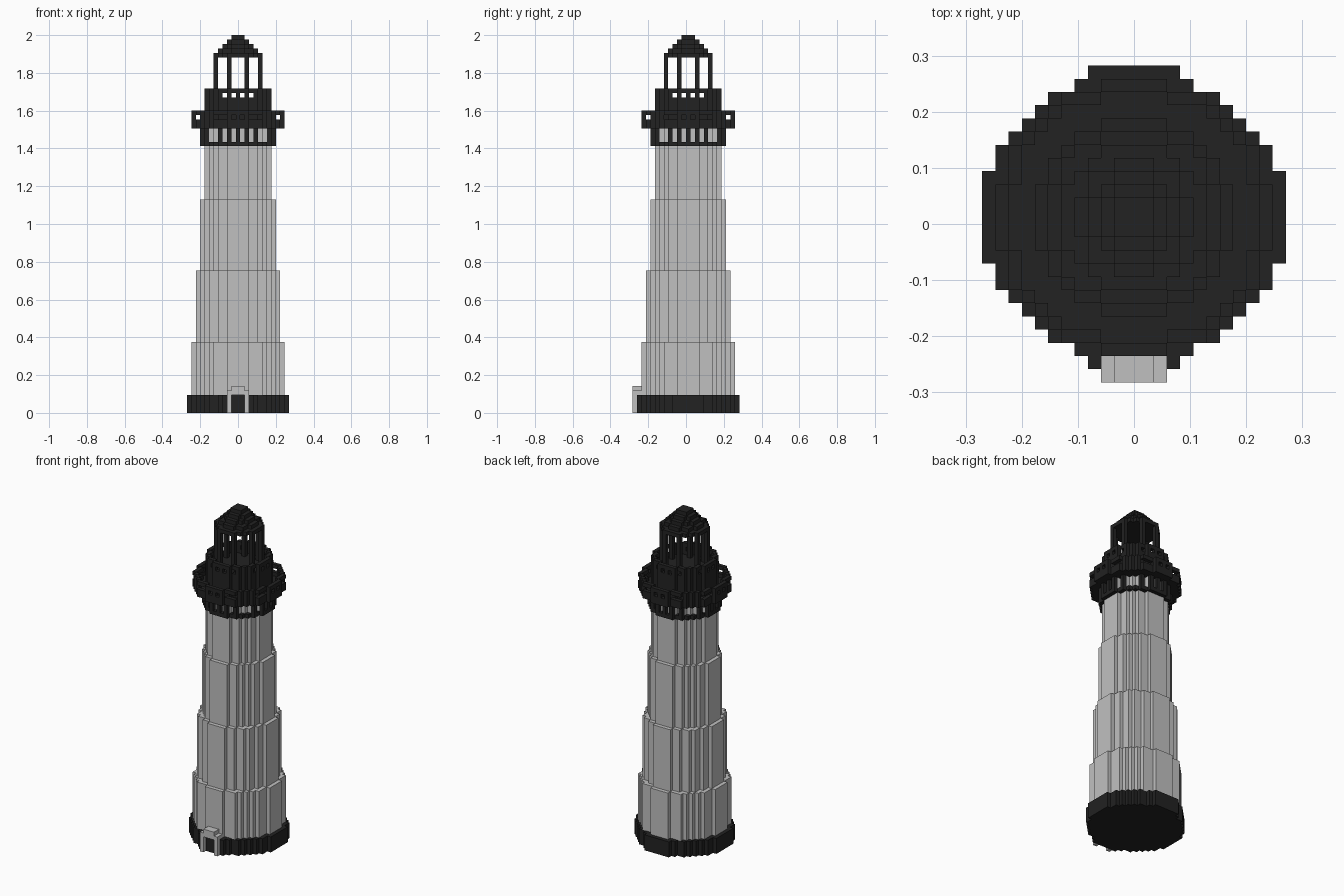
import bpy, bmesh, math

cube = bpy.data.objects.get("Cube")
if cube:
    bpy.data.objects.remove(cube, do_unlink=True)

U = 2 / 85  # edge of one block


def material(name, value):
    m = bpy.data.materials.new(name)
    m.use_nodes = True
    col = (value, value, value, 1)
    m.diffuse_color = col
    bsdf = next(n for n in m.node_tree.nodes if n.type == 'BSDF_PRINCIPLED')
    bsdf.inputs["Base Color"].default_value = col
    bsdf.inputs["Roughness"].default_value = 0.9
    return m


GREY = material("light grey stone", 0.53)
BLACK = material("charcoal black", 0.016)


def disc(r):
    """Blocky disc, 2r+1 cells wide."""
    span = range(-r, r + 1)
    return {(i, j) for i in span for j in span if i * i + j * j <= r * (r + 0.8) + 0.3}


def rim(cells):
    """Cells with at least one open side."""
    return {(i, j) for i, j in cells
            if not {(i + 1, j), (i - 1, j), (i, j + 1), (i, j - 1)} <= cells}


def block(i0, i1, j0, j1):
    return {(i, j) for i in range(i0, i1 + 1) for j in range(j0, j1 + 1)}


def build(name, layers, mat, merge=True):
    """Extrude each (cells, z0, z1) layer into walls plus top and bottom."""
    bm = bmesh.new()

    def quad(pts):
        bm.faces.new([bm.verts.new((x * U, (y + 0.5) * U, z * U)) for x, y, z in pts])

    for cells, z0, z1 in layers:
        for i, j in cells:
            a, b, c, d = i - 0.5, i + 0.5, j - 0.5, j + 0.5
            quad([(a, c, z1), (b, c, z1), (b, d, z1), (a, d, z1)])
            quad([(a, d, z0), (b, d, z0), (b, c, z0), (a, c, z0)])
            for di, dj, p, q in ((0, -1, (a, c), (b, c)), (1, 0, (b, c), (b, d)),
                                 (0, 1, (b, d), (a, d)), (-1, 0, (a, d), (a, c))):
                if (i + di, j + dj) not in cells:
                    quad([(*p, z0), (*q, z0), (*q, z1), (*p, z1)])
    if merge:
        bmesh.ops.remove_doubles(bm, verts=bm.verts[:], dist=U * 0.01)
        bmesh.ops.dissolve_limit(bm, angle_limit=math.radians(1),
                                 verts=bm.verts[:], edges=bm.edges[:])
    me = bpy.data.meshes.new(name)
    bm.to_mesh(me)
    bm.free()
    me.materials.append(mat)
    ob = bpy.data.objects.new(name, me)
    bpy.context.collection.objects.link(ob)
    return ob


def even(cells):
    return {(i, j) for i, j in cells if i % 2 == 0 and j % 2 == 0 or abs(i) == abs(j)}


def spaced(cells):
    return {(i, j) for i, j in cells
            if min(abs(i), abs(j)) % 2 == 0 or abs(i) == abs(j)}


# Foundation: half width of each row, from the middle outwards
half = [11, 11, 11, 11, 10, 10, 9, 8, 7, 6, 4, 3]
foundation = {(i, j) for j in range(-11, 12) for i in range(-half[abs(j)], half[abs(j)] + 1)}
build("foundation", [(foundation, 0, 4)], BLACK)

# Tower in four shrinking tiers
for n, (r, z0, z1) in enumerate(((10, 4, 16), (9, 16, 32), (8, 32, 48), (7, 48, 64))):
    build(f"tower_tier_{n + 1}", [(disc(r), z0, z1)], GREY)

# Doorway with stepped arch
for side, i in (("right", -2), ("left", 2)):
    build(f"door_post_{side}", [(block(i, i, -12, -12), 0, 4)], GREY)
build("door_lintel", [(block(-2, 2, -12, -11), 4, 5)], GREY)
build("door_arch_top", [(block(-1, 1, -12, -11), 5, 6)], GREY)

# Bracket ring below the gallery
ring8 = rim(disc(8))
build("bracket_ring", [(ring8, 60, 61)], BLACK, False)
build("bracket_posts", [(spaced(ring8), 61, 64)], BLACK, False)

# Gallery deck and railing
ring10 = rim(disc(10))
build("gallery_deck", [(disc(10), 64, 65)], BLACK)
build("gallery_kerb", [(ring10, 65, 66)], BLACK, False)
build("gallery_rail_posts", [(even(ring10), 66, 67)], BLACK, False)
build("gallery_handrail", [(ring10, 67, 68)], BLACK, False)

# Watch room with its own railing
ring7 = rim(disc(7))
build("watch_room", [(disc(7), 65, 70)], BLACK)
build("upper_kerb", [(ring7, 70, 71)], BLACK, False)
build("upper_rail_posts", [(spaced(ring7), 71, 72)], BLACK, False)
build("upper_handrail", [(ring7, 72, 73)], BLACK, False)

# Open lantern
posts = {(sx * a, sy * b) for a, b in ((5, 2), (2, 5)) for sx in (-1, 1) for sy in (-1, 1)}
build("lantern_posts", [(posts, 70, 80)], BLACK, False)

# Stepped roof
for n, r in enumerate((5, 4, 3, 2, 1)):
    build(f"roof_step_{n + 1}", [(disc(r), 80 + n, 81 + n)], BLACK)
